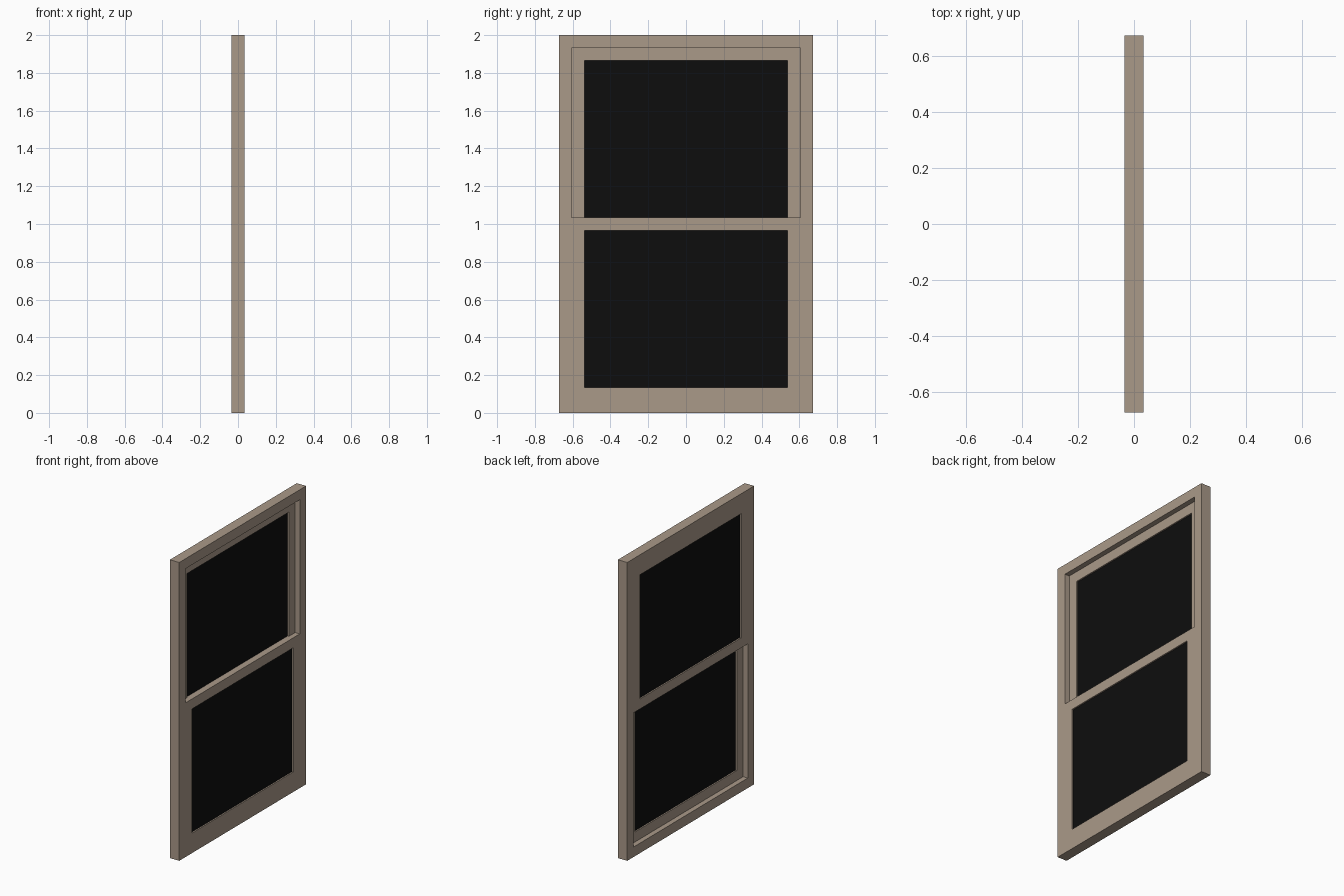
import bpy
import bmesh
from mathutils import Matrix

if "Cube" in bpy.data.objects:
    bpy.data.objects.remove(bpy.data.objects["Cube"])


def material(name, color):
    m = bpy.data.materials.new(name)
    m.diffuse_color = (*color, 1)
    m.use_nodes = True
    m.node_tree.nodes["Principled BSDF"].inputs["Base Color"].default_value = m.diffuse_color
    return m


WOOD = material("taupe_paint", (0.40, 0.32, 0.25))
GLASS = material("dark_glass", (0.004, 0.004, 0.004))


def box_object(name, boxes, mat):
    """One object from boxes given as (x0, x1, y0, y1, z0, z1)."""
    bm = bmesh.new()
    for x0, x1, y0, y1, z0, z1 in boxes:
        place = Matrix.Translation(((x0 + x1) / 2, (y0 + y1) / 2, (z0 + z1) / 2))
        size = Matrix.Diagonal((x1 - x0, y1 - y0, z1 - z0, 1))
        bmesh.ops.create_cube(bm, size=1, matrix=place @ size)
    me = bpy.data.meshes.new(name)
    bm.to_mesh(me)
    bm.free()
    me.materials.append(mat)
    ob = bpy.data.objects.new(name, me)
    bpy.context.collection.objects.link(ob)
    return ob


def border(name, x0, x1, half, z0, z1, w):
    """Rectangular frame: full-width rails with stiles between them."""
    box_object(name, [
        (x0, x1, -half, half, z0, z0 + w),
        (x0, x1, -half, half, z1 - w, z1),
        (x0, x1, -half, -half + w, z0 + w, z1 - w),
        (x0, x1, half - w, half, z0 + w, z1 - w),
    ], WOOD)


W = 0.067          # width of every frame member
HALF = 0.672       # half the window width
DEPTH = 0.0345     # half the frame depth

# Outer frame
border("outer_frame", -DEPTH, DEPTH, HALF, 0, 2, W)

# Sliding sashes, one in each half of the depth, overlapping at the meeting rail
inner = HALF - W
for name, x0, x1, z0, z1 in (
    ("lower", 0, DEPTH, W, 1 + W / 2),
    ("upper", -DEPTH, 0, 1 - W / 2, 2 - W),
):
    border(name + "_sash", x0, x1, inner, z0, z1, W)
    mid = (x0 + x1) / 2
    box_object(name + "_glass", [
        (mid - 0.008, mid + 0.008, -inner + W, inner - W, z0 + W, z1 - W)], GLASS)
